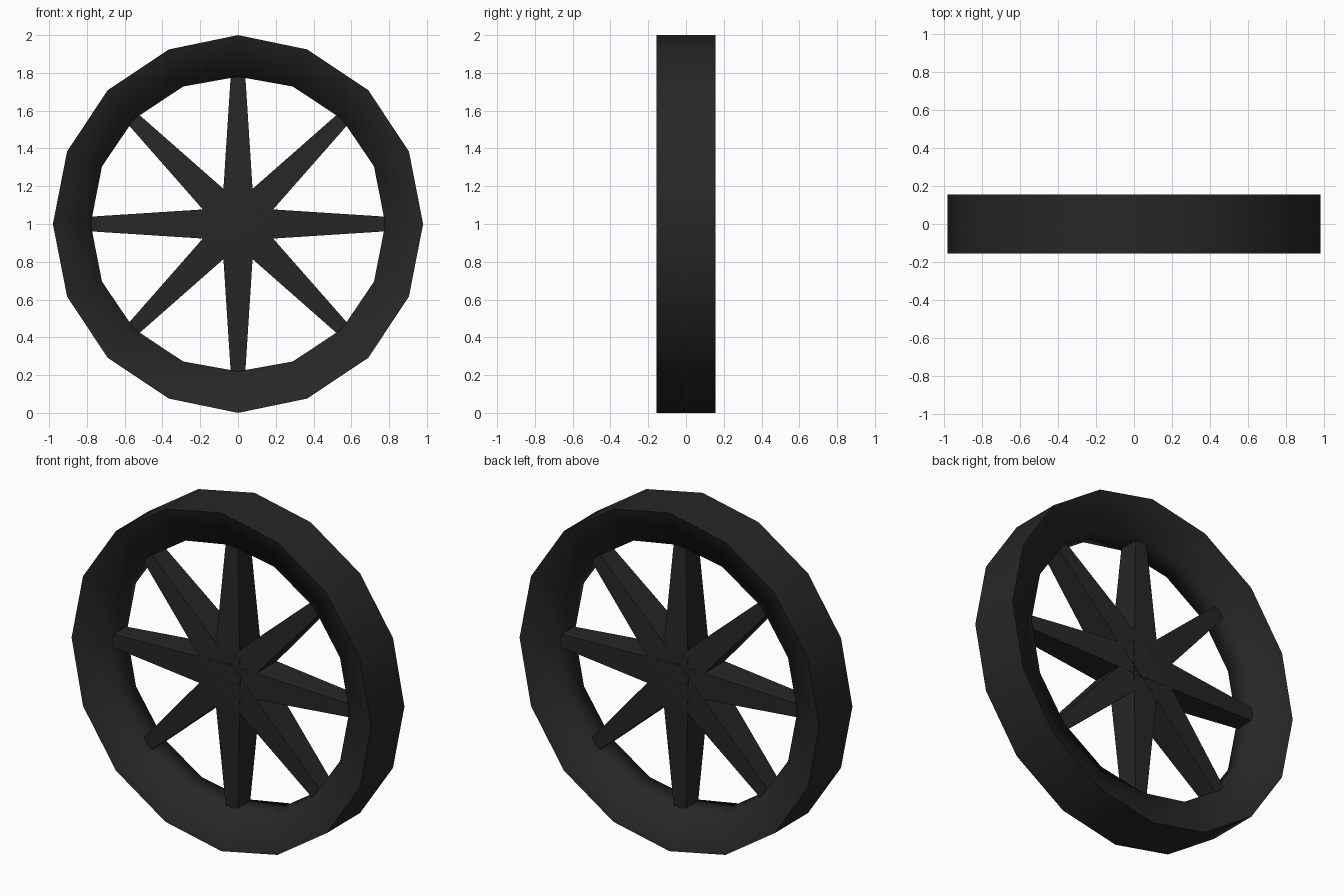
import bpy, bmesh, math
from mathutils import Matrix, Vector

cube = bpy.data.objects.get("Cube")
if cube:
    bpy.data.objects.remove(cube, do_unlink=True)

black = bpy.data.materials.new("soft_black")
black.use_nodes = True
colour = (0.02, 0.02, 0.02, 1)
black.diffuse_color = colour
black.node_tree.nodes["Principled BSDF"].inputs["Base Color"].default_value = colour

CENTRE = Vector((0, 0, 1))


def finish(name, bm, smooth_angle=None):
    bmesh.ops.recalc_face_normals(bm, faces=bm.faces)
    mesh = bpy.data.meshes.new(name)
    bm.to_mesh(mesh)
    bm.free()
    mesh.materials.append(black)
    obj = bpy.data.objects.new(name, mesh)
    bpy.context.collection.objects.link(obj)
    obj.location = CENTRE
    if smooth_angle:
        bpy.ops.object.select_all(action="DESELECT")
        obj.select_set(True)
        bpy.context.view_layer.objects.active = obj
        bpy.ops.object.shade_smooth_by_angle(angle=math.radians(smooth_angle))
    return obj


def full_loop(quarter):
    """Mirror a quarter outline (top to side) into a closed loop."""
    right = quarter + [(x, -z) for x, z in quarter[-2::-1]]
    return right + [(-x, z) for x, z in right[-2:0:-1]]


# Rim: sixteen-sided, wide tread, sides sloping in to a narrower inner wall
outer = full_loop([(0, 1), (0.367, 0.924), (0.69, 0.708), (0.905, 0.384), (0.98, 0)])
inner = full_loop([(0, 0.78), (0.29, 0.728), (0.55, 0.556), (0.72, 0.305), (0.78, 0)])
bm = bmesh.new()
loops = [[bm.verts.new((x, y, z)) for x, z in outline]
         for outline, y in ((outer, -0.155), (outer, 0.155), (inner, 0.075), (inner, -0.075))]
for k, a in enumerate(loops):
    b = loops[(k + 1) % len(loops)]
    for i in range(len(a)):
        j = (i + 1) % len(a)
        bm.faces.new((a[i], a[j], b[j], b[i]))
finish("rim", bm, 75)

# Spokes: eight square bars, tapering from the middle to the rim
for n in range(8):
    bm = bmesh.new()
    bmesh.ops.create_cube(bm, size=2)
    for v in bm.verts:
        tip = v.co.z > 0
        half_width, half_depth, reach = (0.037, 0.056, 0.81) if tip else (0.089, 0.108, 0)
        v.co = (v.co.x * half_width, v.co.y * half_depth, reach)
    bm.transform(Matrix.Rotation(n * math.pi / 4, 4, "Y"))
    finish(f"spoke_{n + 1}", bm)
